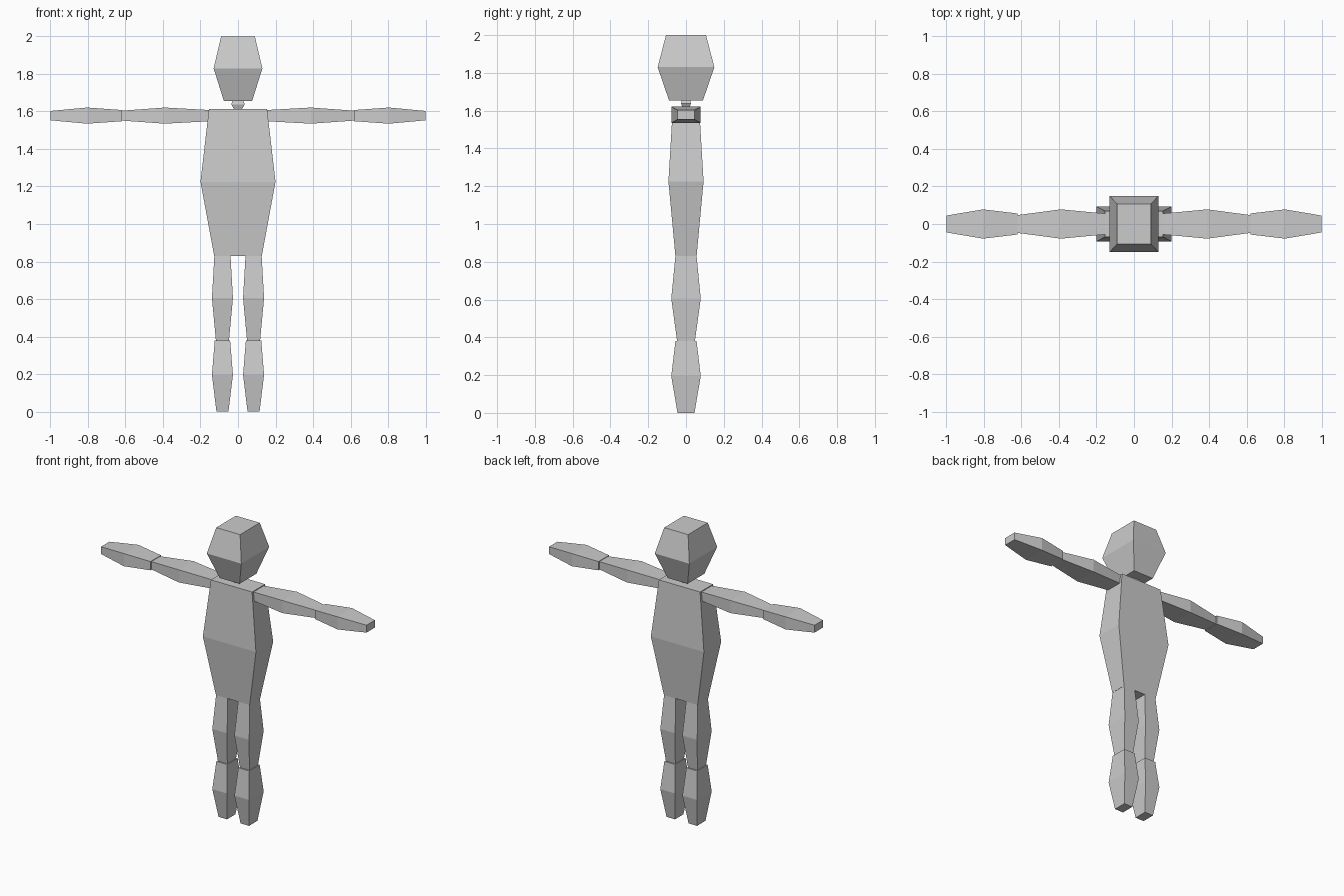
import bpy, bmesh
from mathutils import Vector

if "Cube" in bpy.data.objects:
    bpy.data.objects.remove(bpy.data.objects["Cube"])

grey = bpy.data.materials.new("light_grey")
grey.diffuse_color = (0.6, 0.6, 0.6, 1)
grey.use_nodes = True
grey.node_tree.nodes["Principled BSDF"].inputs["Base Color"].default_value = grey.diffuse_color


def block(name, axis, centre, rings):
    """Loft rectangles (position, half_a, half_b) along the x or z axis."""
    bm = bmesh.new()
    loops = []
    for t, a, b in rings:
        loop = []
        for sa, sb in ((-1, -1), (1, -1), (1, 1), (-1, 1)):
            if axis == "z":
                co = (centre[0] + sa * a, centre[1] + sb * b, t)
            else:
                co = (t, centre[0] + sa * a, centre[1] + sb * b)
            loop.append(bm.verts.new(Vector(co)))
        loops.append(loop)
    for lo, hi in zip(loops, loops[1:]):
        for i in range(4):
            j = (i + 1) % 4
            bm.faces.new((lo[i], lo[j], hi[j], hi[i]))
    bm.faces.new(loops[0][::-1])
    bm.faces.new(loops[-1])
    bmesh.ops.recalc_face_normals(bm, faces=bm.faces)
    mesh = bpy.data.meshes.new(name)
    bm.to_mesh(mesh)
    bm.free()
    mesh.materials.append(grey)
    obj = bpy.data.objects.new(name, mesh)
    bpy.context.collection.objects.link(obj)


# Head, neck and torso
block("head", "z", (0, 0), [(1.655, .075, .09), (1.83, .13, .15), (2.0, .09, .106)])
block("neck", "z", (0, 0), [(1.61, .02, .016), (1.638, .036, .026), (1.656, .03, .022)])
block("torso", "z", (0, 0), [(.83, .127, .056), (1.225, .2, .093), (1.613, .155, .07)])

# Limbs on both sides
for side, s in (("left", 1), ("right", -1)):
    block(side + "_thigh", "z", (s * .083, 0),
          [(.38, .035, .047), (.605, .056, .078), (.83, .043, .056)])
    block(side + "_shin", "z", (s * .083, 0),
          [(0, .032, .045), (.195, .056, .078), (.38, .041, .056)])
    block(side + "_upper_arm", "x", (0, 1.578),
          [(s * .155, .056, .03), (s * .39, .078, .043), (s * .625, .047, .026)])
    block(side + "_forearm", "x", (0, 1.578),
          [(s * .62, .056, .03), (s * .805, .078, .043), (s * 1.0, .045, .025)])
